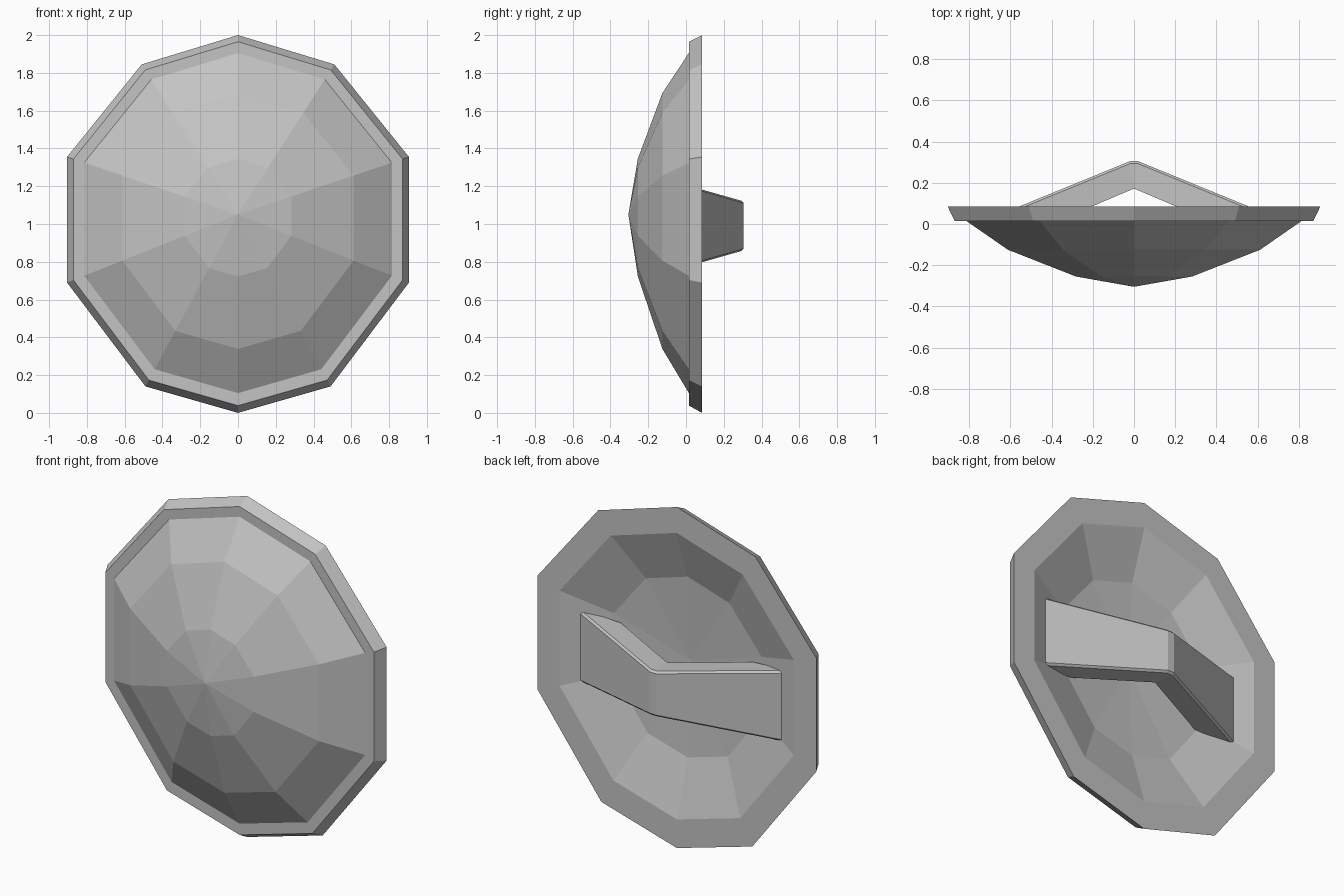
import bpy
import bmesh

cube = bpy.data.objects.get("Cube")
if cube:
    bpy.data.objects.remove(cube, do_unlink=True)

grey = bpy.data.materials.new("plain grey")
grey.use_nodes = True
grey.diffuse_color = (0.55, 0.55, 0.55, 1)
grey.node_tree.nodes["Principled BSDF"].inputs["Base Color"].default_value = (0.55, 0.55, 0.55, 1)


def finish(name, bm):
    bmesh.ops.recalc_face_normals(bm, faces=bm.faces)
    mesh = bpy.data.meshes.new(name)
    bm.to_mesh(mesh)
    bm.free()
    mesh.materials.append(grey)
    obj = bpy.data.objects.new(name, mesh)
    bpy.context.collection.objects.link(obj)
    return obj


def bridge(bm, a, b):
    n = len(a)
    for i in range(n):
        j = (i + 1) % n
        bm.faces.new((a[i], a[j], b[j], b[i]))


def fan(bm, ring, point):
    tip = bm.verts.new(point)
    for i in range(len(ring)):
        bm.faces.new((ring[i], ring[(i + 1) % len(ring)], tip))


# Ten-sided outline, measured from the boss at height CZ
CZ = 1.05
half = [(0, 0.95), (0.51, 0.795), (0.905, 0.305),
        (0.905, -0.36), (0.49, -0.91), (0, -1.05)]
outline = half + [(-x, z) for x, z in half[-2:0:-1]]

# Shield body: rings of (scale, y) from the front dome round to the hollow back
bm = bmesh.new()
rings = []
for s, y in [(0.312, -0.255), (0.677, -0.125), (0.9, 0.015), (0.963, 0.015),
             (1, 0.085), (0.84, 0.085), (0.53, -0.015)]:
    rings.append([bm.verts.new((x * s, y, CZ + z * s)) for x, z in outline])
for a, b in zip(rings, rings[1:]):
    bridge(bm, a, b)
fan(bm, rings[0], (0, -0.305, CZ))
fan(bm, rings[-1], (0, -0.045, CZ))
finish("shield_body", bm)

# Handle: tapered V-shaped grip with chamfered outer edges
HZ, C = 0.99, 0.012
bm = bmesh.new()
sections = []
for xo, yo, xi, yi, h in [(-0.68, 0.035, -0.43, -0.01, 0.21),
                          (-0.02, 0.305, -0.005, 0.17, 0.133),
                          (0.02, 0.305, 0.005, 0.17, 0.133),
                          (0.68, 0.035, 0.43, -0.01, 0.21)]:
    hi = 0.13 + 0.115 * abs(xi)
    pts = [(xi, yi, -hi), (xo, yo - C, -h), (xo, yo, C - h),
           (xo, yo, h - C), (xo, yo - C, h), (xi, yi, hi)]
    sections.append([bm.verts.new((x, y, HZ + z)) for x, y, z in pts])
for a, b in zip(sections, sections[1:]):
    bridge(bm, a, b)
bm.faces.new(sections[0])
bm.faces.new(sections[-1])
finish("handle", bm)
